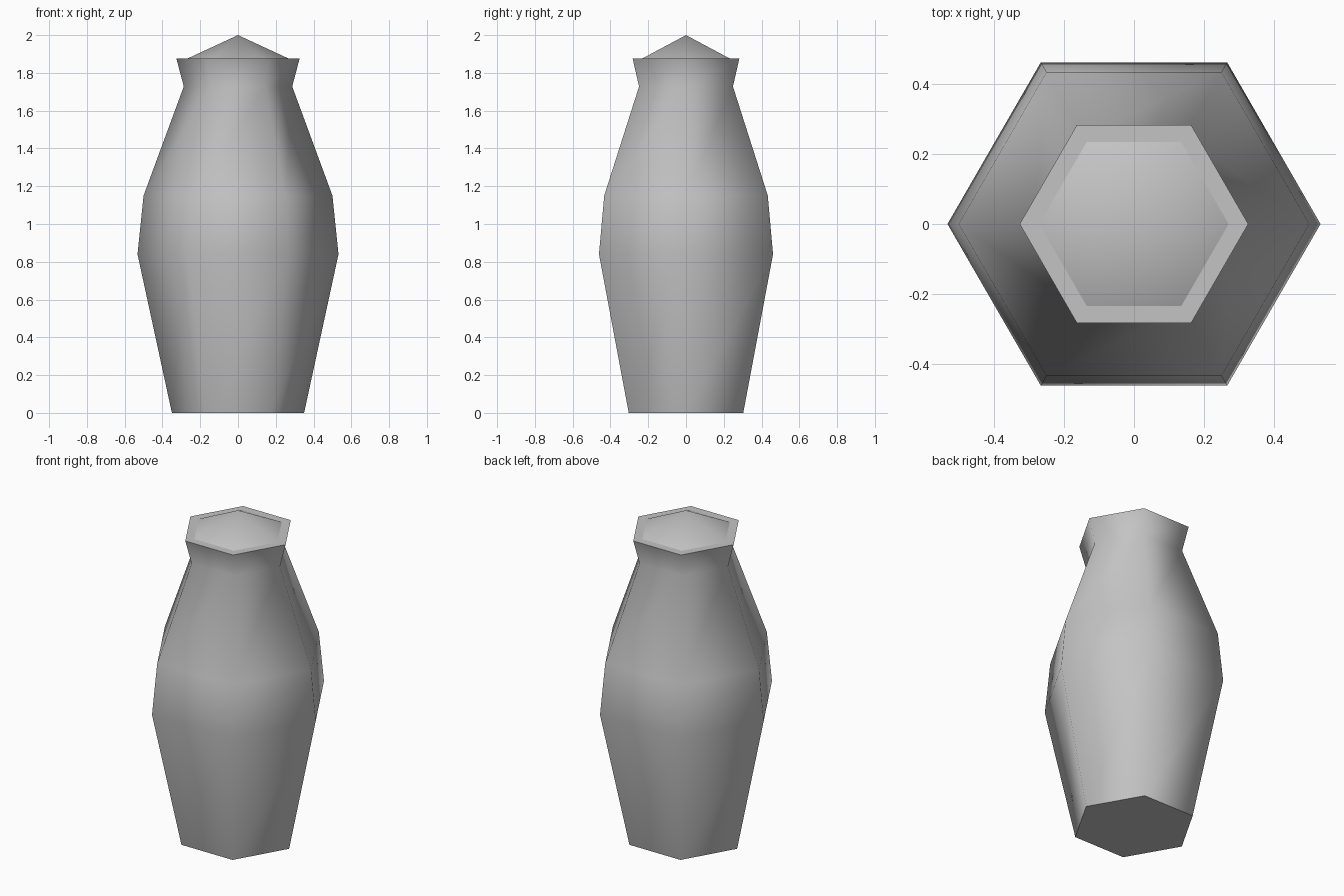
import bpy, bmesh, math

SIDES = 6

if "Cube" in bpy.data.objects:
    bpy.data.objects.remove(bpy.data.objects["Cube"], do_unlink=True)

# Single plain clay colour
clay = bpy.data.materials.new("grey clay")
clay.use_nodes = True
colour = (0.55, 0.55, 0.55, 1)
clay.diffuse_color = colour
clay.node_tree.nodes["Principled BSDF"].inputs["Base Color"].default_value = colour


def ring(bm, radius, z):
    """One six-sided ring with corners on the x axis."""
    step = math.tau / SIDES
    return [bm.verts.new((radius * math.cos(i * step), radius * math.sin(i * step), z))
            for i in range(SIDES)]


def lathe(name, profile, apex=None, base=False):
    """Join stacked rings into a shell, with an optional pointed top and flat base."""
    bm = bmesh.new()
    rings = [ring(bm, r, z) for r, z in profile]
    for low, high in zip(rings, rings[1:]):
        for i in range(SIDES):
            j = (i + 1) % SIDES
            bm.faces.new((low[i], low[j], high[j], high[i]))
    if base:
        bm.faces.new(rings[0][::-1])
    if apex is not None:
        tip = bm.verts.new((0, 0, apex))
        for i in range(SIDES):
            bm.faces.new((rings[-1][i], rings[-1][(i + 1) % SIDES], tip))
    mesh = bpy.data.meshes.new(name)
    bm.to_mesh(mesh)
    bm.free()
    mesh.materials.append(clay)
    obj = bpy.data.objects.new(name, mesh)
    bpy.context.collection.objects.link(obj)
    bpy.ops.object.select_all(action="DESELECT")
    obj.select_set(True)
    bpy.context.view_layer.objects.active = obj
    bpy.ops.object.shade_smooth_by_angle(angle=math.radians(65))
    return obj


# Vase body with flared neck and flat lip
lathe("vase_body", [(0.35, 0), (0.532, 0.84), (0.5, 1.15), (0.287, 1.728),
                    (0.326, 1.875), (0.27, 1.875)], base=True)

# Shallow pointed lid sitting inside the lip
lathe("lid", [(0.27, 1.875)], apex=2.0)
